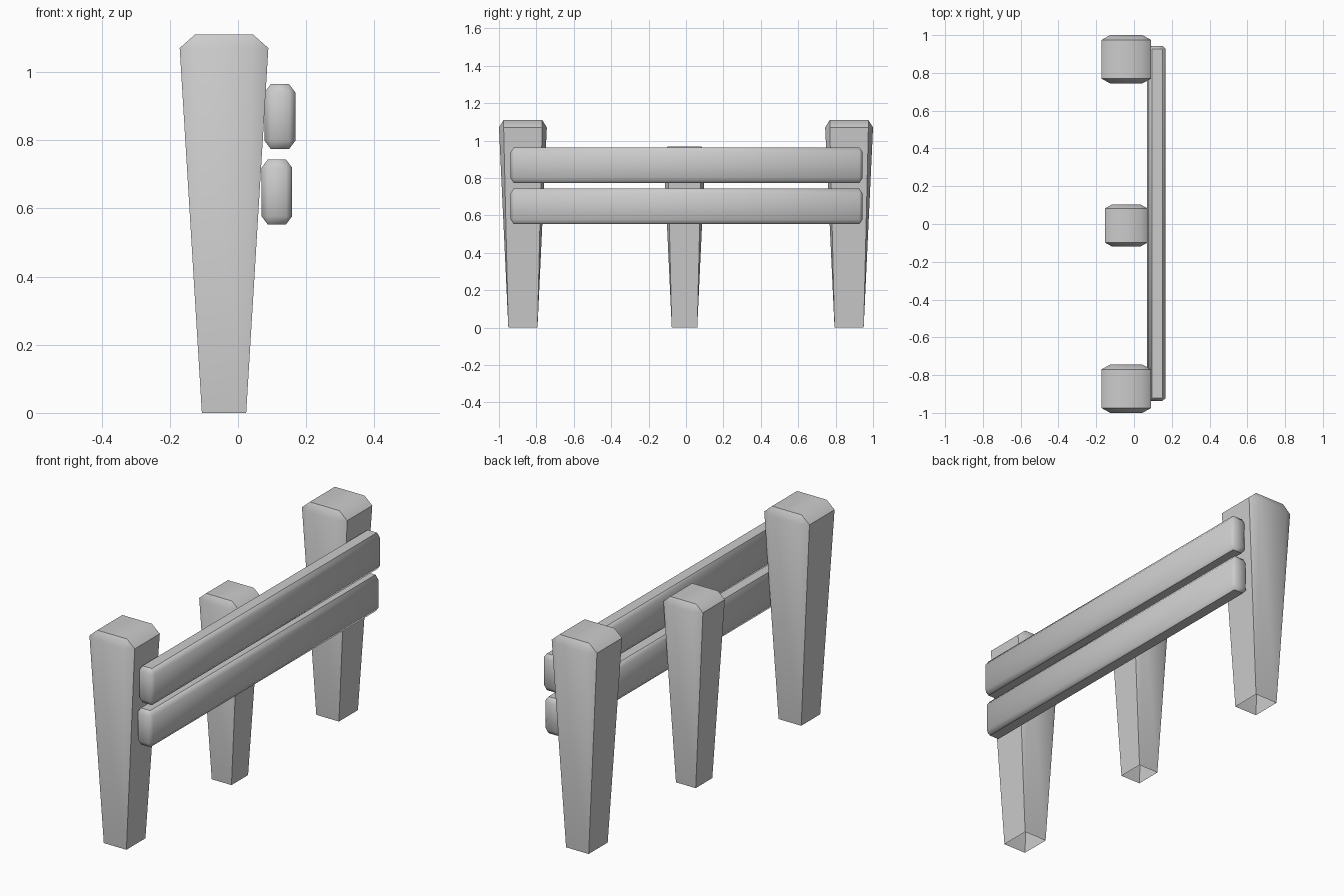
import bpy, bmesh, math
from itertools import product

if "Cube" in bpy.data.objects:
    bpy.data.objects.remove(bpy.data.objects["Cube"])


def hull_object(name, points, location, open_bottom=False):
    """Convex faceted solid from points, with coplanar triangles merged."""
    bm = bmesh.new()
    for p in points:
        bm.verts.new(p)
    bmesh.ops.convex_hull(bm, input=bm.verts[:])
    bmesh.ops.dissolve_limit(bm, angle_limit=math.radians(0.5),
                             verts=bm.verts[:], edges=bm.edges[:])
    bmesh.ops.recalc_face_normals(bm, faces=bm.faces[:])
    if open_bottom:
        down = [f for f in bm.faces if f.normal.z < -0.9]
        bmesh.ops.delete(bm, geom=down, context='FACES_ONLY')
    mesh = bpy.data.meshes.new(name)
    bm.to_mesh(mesh)
    bm.free()
    obj = bpy.data.objects.new(name, mesh)
    bpy.context.collection.objects.link(obj)
    obj.location = location
    bpy.ops.object.select_all(action='DESELECT')
    bpy.context.view_layer.objects.active = obj
    obj.select_set(True)
    bpy.ops.object.shade_smooth_by_angle(angle=math.radians(48))
    return obj


def post(name, y, s=1.0):
    # Square foot widening to a chamfered-corner shoulder and bevelled cap
    hx, hy, ix, iy = 0.13, 0.128, 0.045, 0.025
    pts = []
    for a, b in product((-1, 1), repeat=2):
        pts += [(a * 0.065, b * 0.078, 0),
                (a * hx, b * (hy - iy), 1.07),
                (a * (hx - ix), b * hy, 1.07),
                (a * (hx - ix), b * (hy - iy), 1.11)]
    pts = [tuple(c * s for c in p) for p in pts]
    return hull_object(name, pts, (-0.041, y, 0), open_bottom=True)


def rail(name, x, z):
    # Long plank with every edge chamfered
    h = (0.045, 0.94, 0.095)
    inset = (0.018, 0.016, 0.024)
    pts = []
    for signs in product((-1, 1), repeat=3):
        for full in range(3):
            pts.append([s * (h[i] - (0 if i == full else inset[i]))
                        for i, s in enumerate(signs)])
    return hull_object(name, pts, (x, 0.003, z))


# Posts: two tall ends and a shorter middle one
post("front_post", -0.872)
post("middle_post", -0.008, 0.873)
post("back_post", 0.872)

# Rails
rail("upper_rail", 0.123, 0.869)
rail("lower_rail", 0.114, 0.648)
